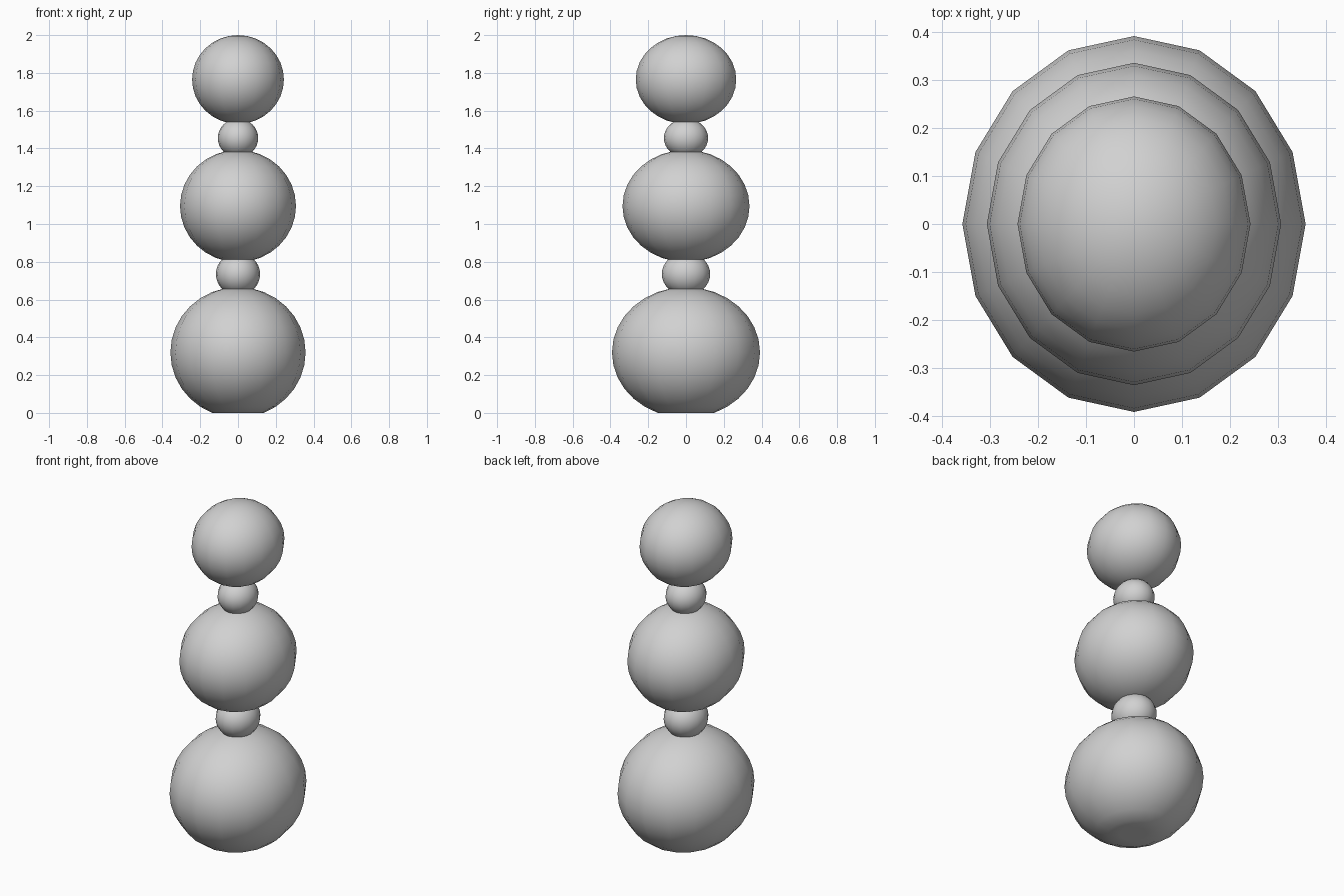
import bpy

cube = bpy.data.objects.get("Cube")
if cube:
    bpy.data.objects.remove(cube, do_unlink=True)

GREY = (0.64, 0.64, 0.64, 1.0)
mat = bpy.data.materials.new("plain grey")
mat.use_nodes = True
mat.diffuse_color = GREY
bsdf = next(n for n in mat.node_tree.nodes if n.type == "BSDF_PRINCIPLED")
bsdf.inputs["Base Color"].default_value = GREY


def ball(name, z, half_width):
    """Smooth ellipsoid, a little deeper than wide and slightly squat."""
    bpy.ops.mesh.primitive_uv_sphere_add(segments=16, ring_count=16, radius=1)
    obj = bpy.context.object
    obj.name = name
    size = (half_width, half_width * 1.095, half_width * 0.967)
    for v in obj.data.vertices:
        # world-space coordinates, flattened where the ball meets the ground
        x, y, up = (c * s for c, s in zip(v.co, size))
        v.co = (x, y, max(up + z, 0.0))
    obj.data.materials.append(mat)
    bpy.ops.object.shade_smooth()
    return obj


# Three large balls with small connecting beads between them
ball("bottom_ball", 0.32, 0.358)
ball("lower_bead", 0.735, 0.117)
ball("middle_ball", 1.095, 0.307)
ball("upper_bead", 1.455, 0.107)
ball("top_ball", 1.765, 0.243)
